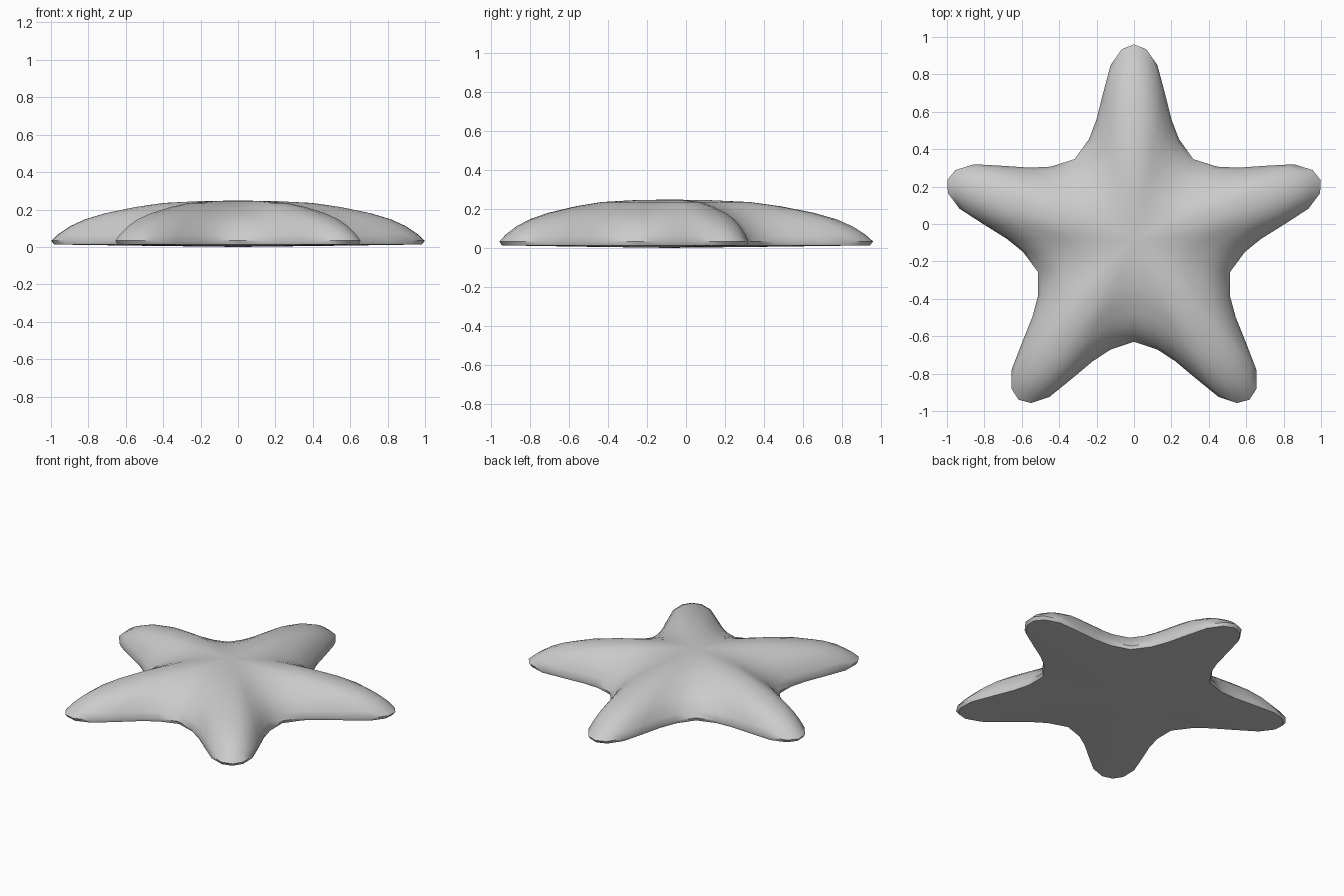
import bpy, bmesh, math

cube = bpy.data.objects.get("Cube")
if cube:
    bpy.data.objects.remove(cube, do_unlink=True)

ARMS = 5
CENTRE_Y = -0.09

# Half outline of one arm: (distance along arm, half width)
TIP = (1.05, 0.0)
SIDE = [(1.025, 0.065), (0.94, 0.125), (0.79, 0.165), (0.65, 0.2), (0.545, 0.24)]
VALLEY = (0.437, 0.317)
arm = [(r, -w) for r, w in reversed(SIDE)] + [TIP] + SIDE + [VALLEY]

# Section from crown to rim to underside: (fraction of outline, height)
TOP_Z, BOTTOM_Z = 0.248, 0.0
SECTION = [(0.2, 0.245), (0.4, 0.235), (0.55, 0.213), (0.71, 0.18), (0.82, 0.147),
           (0.9, 0.11), (0.96, 0.07), (1.0, 0.033), (0.985, 0.013), (0.5, 0.006)]


def star_outline():
    """Repeat the arm outline around the centre."""
    points = []
    for i in range(ARMS):
        a = math.pi / 2 + i * math.tau / ARMS
        c, s = math.cos(a), math.sin(a)
        points += [(r * c - w * s, r * s + w * c) for r, w in arm]
    return points


# Domed body with a nearly flat underside
bm = bmesh.new()
outline = star_outline()
n = len(outline)
rings = [[bm.verts.new((x * f, CENTRE_Y + y * f, z)) for x, y in outline]
         for f, z in SECTION]
crown = bm.verts.new((0, CENTRE_Y, TOP_Z))
base = bm.verts.new((0, CENTRE_Y, BOTTOM_Z))
for i in range(n):
    j = (i + 1) % n
    bm.faces.new((crown, rings[0][i], rings[0][j]))
    bm.faces.new((base, rings[-1][j], rings[-1][i]))
    for upper, lower in zip(rings, rings[1:]):
        bm.faces.new((upper[i], lower[i], lower[j], upper[j]))
bmesh.ops.recalc_face_normals(bm, faces=bm.faces)

mesh = bpy.data.meshes.new("starfish_body")
bm.to_mesh(mesh)
bm.free()
body = bpy.data.objects.new("starfish_body", mesh)
bpy.context.collection.objects.link(body)

# Plain grey surface
grey = bpy.data.materials.new("plain_grey")
grey.use_nodes = True
colour = (0.6, 0.6, 0.6, 1.0)
grey.diffuse_color = colour
grey.node_tree.nodes["Principled BSDF"].inputs["Base Color"].default_value = colour
mesh.materials.append(grey)

# Smooth dome with a crisp rim
bpy.ops.object.select_all(action="DESELECT")
body.select_set(True)
bpy.context.view_layer.objects.active = body
bpy.ops.object.shade_smooth_by_angle(angle=math.radians(45))
